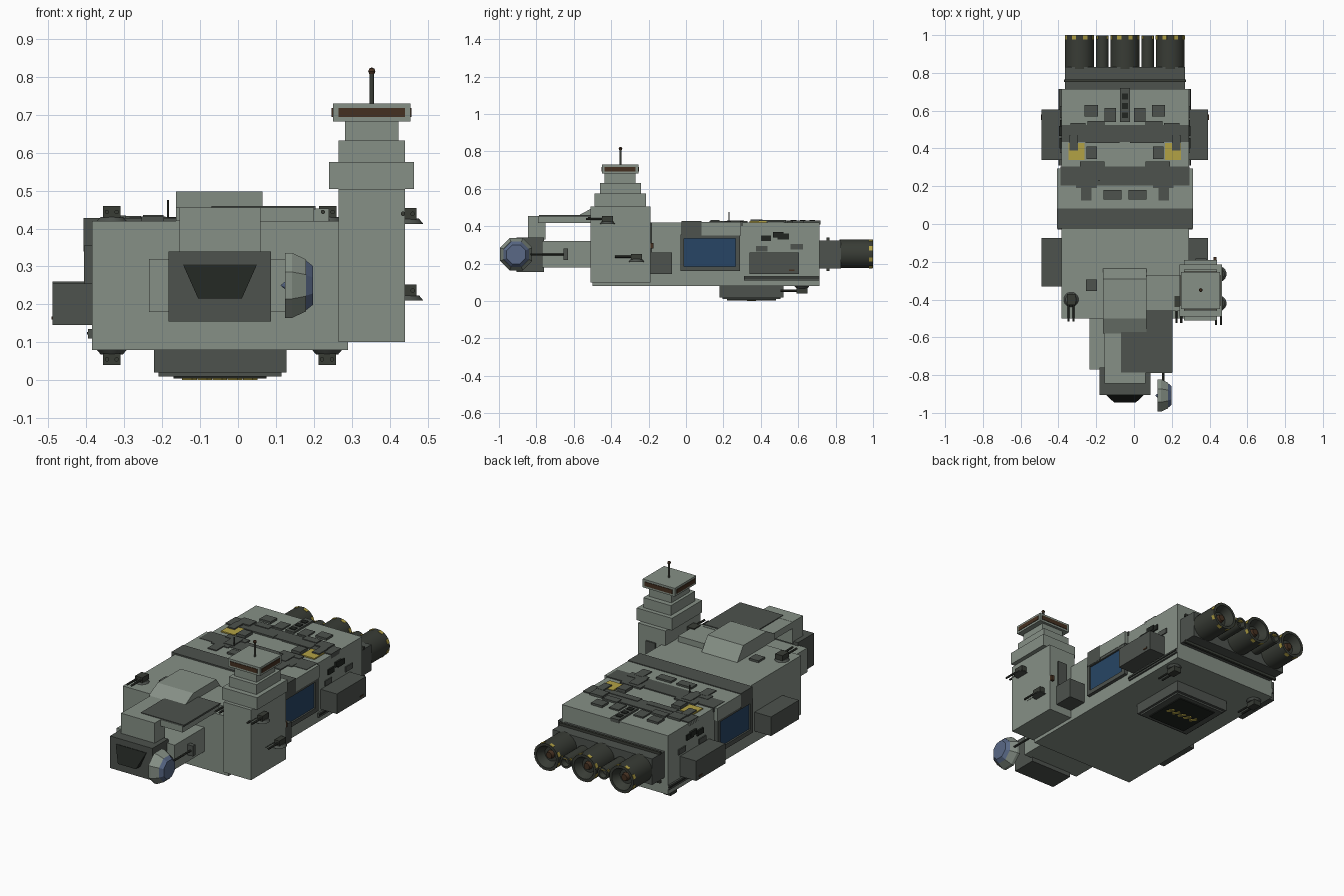
import bpy, bmesh, math
from mathutils import Matrix, Vector

if "Cube" in bpy.data.objects:
    bpy.data.objects.remove(bpy.data.objects["Cube"])

CX = -0.048  # hull centre line


def mat(name, r, g, b):
    m = bpy.data.materials.new(name)
    m.diffuse_color = (r, g, b, 1)
    m.use_nodes = True
    m.node_tree.nodes["Principled BSDF"].inputs["Base Color"].default_value = m.diffuse_color
    return m


LIGHT = mat("hull_grey_green", 0.24, 0.28, 0.24)
DARK = mat("dark_grey", 0.075, 0.085, 0.075)
BLACK = mat("near_black", 0.015, 0.018, 0.015)
STEEL = mat("engine_metal", 0.04, 0.045, 0.036)
YELLOW = mat("yellow", 0.45, 0.36, 0.06)
BLUE = mat("blue_glass", 0.02, 0.06, 0.13)
DISH = mat("dish_blue", 0.10, 0.14, 0.24)
BROWN = mat("brown_glass", 0.06, 0.03, 0.015)


def finish(name, bm, m):
    bmesh.ops.recalc_face_normals(bm, faces=bm.faces)
    me = bpy.data.meshes.new(name)
    bm.to_mesh(me)
    bm.free()
    me.materials.append(m)
    ob = bpy.data.objects.new(name, me)
    bpy.context.collection.objects.link(ob)
    return ob


def boxes(name, m, *items, mirror=False):
    """Each item is x0,x1,y0,y1,z0,z1; mirror copies across the hull centre line."""
    bm = bmesh.new()
    items = list(items)
    if mirror:
        items += [(2 * CX - b[1], 2 * CX - b[0]) + tuple(b[2:]) for b in items]
    for x0, x1, y0, y1, z0, z1 in items:
        M = Matrix.Translation(((x0 + x1) / 2, (y0 + y1) / 2, (z0 + z1) / 2))
        bmesh.ops.create_cube(bm, size=1, matrix=M @ Matrix.Diagonal((x1 - x0, y1 - y0, z1 - z0, 1)))
    return finish(name, bm, m)


def hull_of(name, m, pts):
    bm = bmesh.new()
    for p in pts:
        bm.verts.new(p)
    bmesh.ops.convex_hull(bm, input=bm.verts)
    bmesh.ops.dissolve_limit(bm, angle_limit=0.01, verts=bm.verts, edges=bm.edges)
    return finish(name, bm, m)


def lathe(name, m, profile, centre, axis, n=24, smooth=True):
    """Profile of (distance along axis, radius) revolved about the axis."""
    bm = bmesh.new()
    rot = Vector((0, 0, 1)).rotation_difference(Vector(axis)).to_matrix()
    rings = []
    for d, r in profile:
        k = n if r > 0 else 1
        rings.append([bm.verts.new(rot @ Vector((r * math.cos((i + .5) * math.tau / n),
                      r * math.sin((i + .5) * math.tau / n), d)) + Vector(centre)) for i in range(k)])
    for a, b in zip(rings, rings[1:]):
        for i in range(n):
            vs = [a[i % len(a)], a[(i + 1) % len(a)], b[(i + 1) % len(b)], b[i % len(b)]]
            bm.faces.new(list(dict.fromkeys(vs)))
    ob = finish(name, bm, m)
    if smooth:
        for o in bpy.context.selected_objects:
            o.select_set(False)
        bpy.context.view_layer.objects.active = ob
        ob.select_set(True)
        bpy.ops.object.shade_smooth_by_angle(angle=math.radians(35))
    return ob


def rod(name, m, centre, axis, r, length, n=12):
    return lathe(name, m, [(0, 0), (0, r), (length, r), (length, 0)], centre, axis, n)


# Main hull, neck and head
boxes("main_hull", LIGHT, (-.385, .29, -.5, .715, .08, .42))
boxes("neck", LIGHT, (-.235, .135, -.77, -.49, .18, .32))
boxes("head", DARK, (-.183, .087, -.905, -.76, .155, .34))
hull_of("head_window", BLACK, [(-.145, -.9, .305), (.05, -.9, .305), (-.145, -.908, .305), (.05, -.908, .305),
        (-.105, -.945, .215), (.01, -.945, .215), (-.105, -.9, .215), (.01, -.9, .215)])

# Raised cab and the overhanging deck that reaches the head
bevel = [(-.58, .42), (-.58, .455), (-.5, .498), (-.29, .498), (-.235, .42)]
hull_of("cab_block", LIGHT, [(x, y, z) for x in (-.163, .065) for y, z in bevel])
boxes("overhang_deck", LIGHT, (-.155, .2, -.79, -.44, .418, .455), (.06, .24, -.46, -.27, .415, .453))
boxes("overhang_post", LIGHT, (-.155, .06, -.845, -.75, .33, .456))
boxes("deck_plate", DARK, (-.07, .205, -.785, -.57, .45, .46), (.065, .205, -.57, -.455, .45, .46))

# Stepped tower
boxes("tower", LIGHT, (.265, .44, -.51, -.19, .1, .505), (.24, .465, -.49, -.215, .505, .575),
      (.265, .44, -.46, -.24, .575, .632), (.282, .424, -.435, -.27, .632, .682))
boxes("tower_lookout", LIGHT, (.25, .455, -.45, -.255, .682, .73))
boxes("lookout_windows", BROWN, (.265, .44, -.453, -.252, .694, .718), (.247, .458, -.435, -.27, .694, .718))
boxes("tower_door", DARK, (.325, .385, -.2, -.182, .25, .42))
boxes("tower_lamp", BROWN, (.42, .438, -.195, -.175, .28, .31))
rod("tower_antenna", STEEL, (.353, -.35, .72), (0, 0, 1), .006, .09)
lathe("antenna_ball", BROWN, [(-.01, 0), (-.007, .007), (0, .01), (.007, .007), (.01, 0)],
      (.353, -.35, .815), (0, 0, 1), 10)

# Side pods, windows, rails and panels
boxes("rear_side_pods", DARK, (.28, .393, .34, .605, .145, .26), mirror=True)
boxes("front_side_pods", DARK, (.28, .393, -.195, -.075, .145, .26), (-.49, -.38, -.33, -.075, .145, .255))
boxes("pod_lights", BROWN, (.39, .396, .55, .58, .16, .168), mirror=True)
w = (-.03, .29, .16, .355)
boxes("window_frames", DARK, (.28, .31, -.03, .29, .335, .355), (.28, .31, -.03, .29, .16, .185),
      (.28, .31, -.03, -.01, .185, .335), (.28, .31, .265, .29, .185, .335), mirror=True)
boxes("window_glass", BLUE, (.28, .3, -.012, .267, .18, .34), mirror=True)
boxes("side_rails", DARK, (.28, .3, .31, .715, .11, .135), mirror=True)
boxes("side_rail_strips", BLACK, (.28, .303, .31, .715, .12, .127), mirror=True)
boxes("side_vents", BLACK, (.28, .298, .4, .455, .32, .35), (.28, .3, .465, .52, .34, .368),
      (.28, .297, .49, .55, .33, .36), mirror=True)
boxes("side_panels", DARK, (.28, .296, .375, .435, .265, .295), (.28, .296, .56, .625, .275, .305), mirror=True)

# Wrapping bands and stepped plates on the roof
boxes("hull_bands", DARK, (-.408, .312, -.025, .083, .34, .428), (-.39, .294, .205, .305, .4, .426),
      (-.385, .29, .435, .525, .4, .426))
boxes("hull_band_centre", LIGHT, (-.408, .312, .083, .295, .35, .4235))
boxes("roof_plates", DARK, (.06, .19, .29, .33, .4, .429), (.09, .15, .22, .31, .4, .431),
      (.13, .185, .125, .21, .4, .429), (.1, .21, .19, .24, .4, .428), (.0, .06, .54, .615, .4, .428),
      (.06, .15, .5, .545, .4, .43), (-.02, .16, .43, .47, .4, .429), (.2, .245, .39, .47, .4, .434),
      (.16, .24, .47, .535, .4, .433), (.095, .165, .57, .63, .4, .432), (.1, .155, .345, .41, .4, .436),
      (-.03, .065, .13, .18, .4, .434), mirror=True)
boxes("roof_yellow_marks", YELLOW, (.165, .25, .34, .43, .4, .427), mirror=True)
boxes("roof_ladder", DARK, (CX - .027, CX + .027, .54, .72, .41, .43))
boxes("ladder_steps", BLACK, *[(CX - .016, CX + .016, y, y + .03, .42, .434) for y in (.56, .61, .66)])
rod("roof_mast", STEEL, (-.185, .23, .42), (0, 0, 1), .003, .055, 6)
boxes("roof_hatch", DARK, (-.255, -.195, -.355, -.295, .41, .432))

# Engine block, large and small thrusters
boxes("engine_block", DARK, (-.365, .27, .71, .83, .175, .325))
boxes("engine_rails", STEEL, (-.37, .275, .752, .766, .325, .34), (-.37, .275, .752, .766, .16, .175))
for i in range(3):
    c = (CX + (i - 1) * .24, 0, .252)
    lathe(f"main_thruster_{i}", STEEL, [(.82, 0), (.82, .077), (1, .077), (1, .062), (.955, .04), (.955, 0)], c, (0, 1, 0), 28)
    lathe(f"thruster_core_{i}", BROWN, [(.95, 0), (.95, .025), (.975, .018), (.975, 0)], c, (0, 1, 0), 12)
    bm = bmesh.new()
    for k in range(8):
        M = (Matrix.Translation((c[0], .988, c[2])) @ Matrix.Rotation((k + .5) * math.pi / 4, 4, 'Y')
             @ Matrix.Translation((0, 0, .0755)) @ Matrix.Diagonal((.024, .02, .006, 1)))
        bmesh.ops.create_cube(bm, size=1, matrix=M)
    finish(f"thruster_marks_{i}", bm, YELLOW)
for i, s in enumerate((-1, 1)):
    c = (CX + s * .12, 0, .252)
    lathe(f"small_thruster_{i}", STEEL, [(.82, 0), (.82, .034), (.998, .034), (.998, .024), (.97, .018), (.97, 0)], c, (0, 1, 0), 18)
    boxes(f"small_thruster_mark_{i}", YELLOW, (c[0] - .03, c[0] + .03, .98, .994, .267, .277))

# Belly landing pad with hazard stripes
boxes("belly_pad", DARK, (-.222, .128, .18, .52, .02, .085))
boxes("belly_pad_foot", DARK, (-.21, .115, .195, .505, .01, .02))
boxes("belly_pad_door", BLACK, (-.17, .075, .22, .48, .004, .012))
bm = bmesh.new()
for k in range(5):
    M = (Matrix.Translation((CX - .08 + k * .04, .35, .004)) @ Matrix.Rotation(.6, 4, 'Z')
         @ Matrix.Diagonal((.016, .045, .008, 1)))
    bmesh.ops.create_cube(bm, size=1, matrix=M)
finish("belly_hazard_stripes", bm, YELLOW)


# Twin-gun turrets: up = 1 sits on a surface, -1 hangs below
def turret(i, x, y, z, up=1):
    lathe(f"turret_base_{i}", DARK, [(0, 0), (0, .042), (.014, .03), (.014, 0)], (x, y, z), (0, 0, up), 16)
    h = sorted((z + up * .012, z + up * .042))
    boxes(f"turret_body_{i}", STEEL, (x - .023, x + .023, y - .03, y + .03, *h))
    for s in (-1, 1):
        rod(f"turret_barrel_{i}_{'ab'[s > 0]}", STEEL, (x + s * .013, y, z + up * .027), (0, -1, 0), .006, .115, 8)


spots = [(-.333, -.4, .417), (.237, -.41, .417), (.448, -.42, .412), (.448, -.265, .21),
         (.235, .62, .082, -1), (-.333, .62, .082, -1)]
for i, s in enumerate(spots):
    turret(i, *s)

# Eight-sided dish on its arm beside the head
lathe("dish_bowl", DISH, [(.112, 0), (.145, .03), (.15, .05), (.125, .09), (.14, .09), (.175, .075), (.198, .055), (.198, 0)],
      (0, -.908, .25), (1, 0, 0), 8, smooth=False)
lathe("dish_rim", LIGHT, [(.124, .088), (.124, .093), (.142, .093), (.18, .074), (.174, .072), (.124, .088)],
      (0, -.908, .25), (1, 0, 0), 8, smooth=False)
rod("dish_arm", STEEL, (.155, -.64, .25), (0, -1, 0), .006, .23, 8)
boxes("dish_arm_pivot", DARK, (.125, .17, -.655, -.63, .22, .28))
